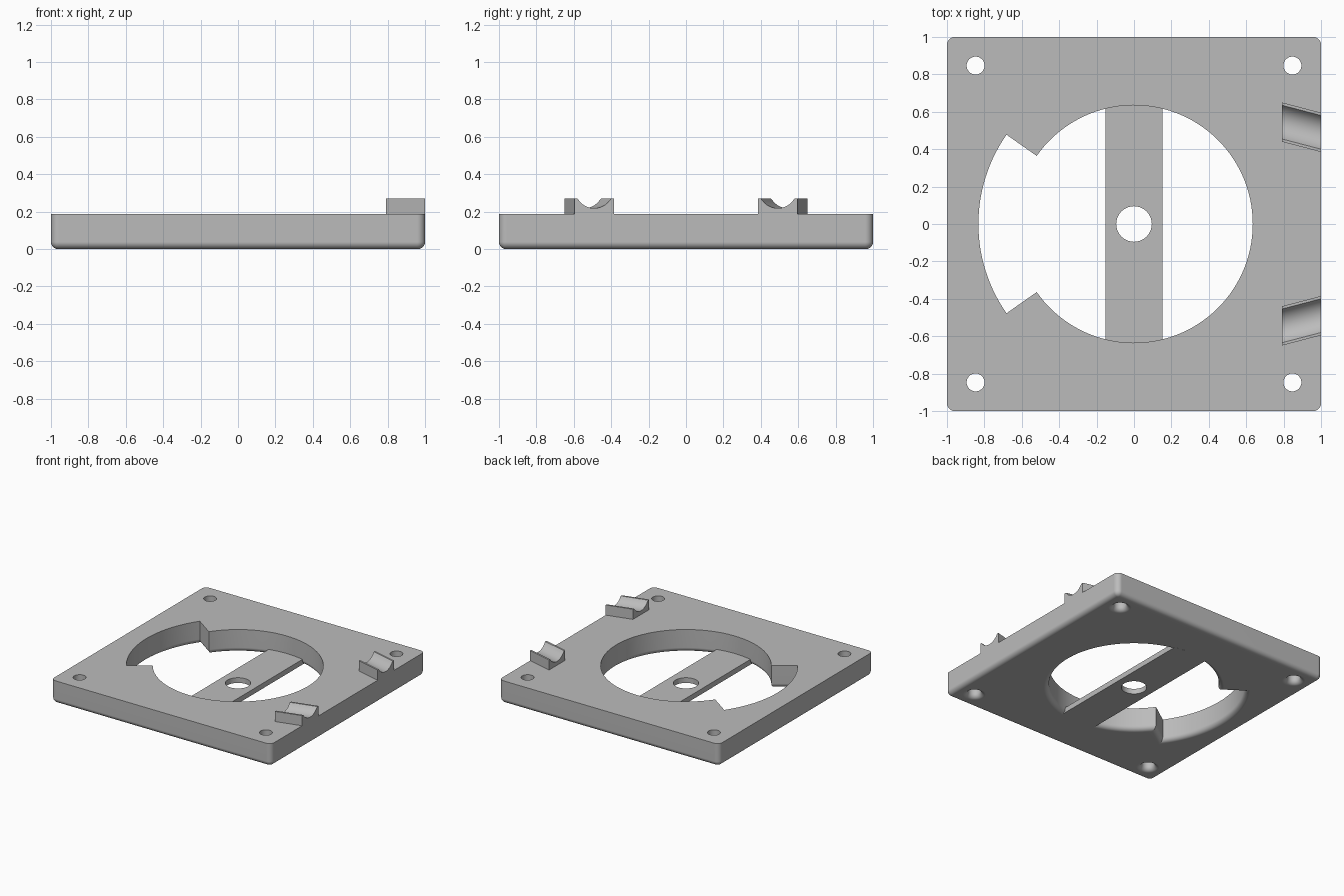
import bpy, bmesh
from math import sin, cos, radians, pi
from mathutils import Vector

if "Cube" in bpy.data.objects:
    bpy.data.objects.remove(bpy.data.objects["Cube"])

TOP = 0.187        # plate thickness
FILLET = 0.038     # rounding of the underside edges
BAR = 0.043        # crossbar thickness

grey = bpy.data.materials.new("plain grey")
grey.use_nodes = True
COLOUR = (0.5, 0.5, 0.5, 1)
grey.diffuse_color = COLOUR
grey.node_tree.nodes["Principled BSDF"].inputs["Base Color"].default_value = COLOUR


def arc(radius, start, end, steps, cx=0, cy=0):
    angles = [radians(start + (end - start) * i / steps) for i in range(steps + 1)]
    return [Vector((cx + radius * cos(a), cy + radius * sin(a))) for a in angles]


def circle(radius, cx=0, cy=0, steps=48):
    return arc(radius, 0, 360, steps, cx, cy)[:-1]


def offset(points, d):
    """Grow a counter-clockwise outline by d with mitred corners."""
    result = []
    for i, p in enumerate(points):
        before = (p - points[i - 1]).normalized()
        after = (points[(i + 1) % len(points)] - p).normalized()
        n1, n2 = Vector((before.y, -before.x)), Vector((after.y, -after.x))
        result.append(p + (n1 + n2) * d / (1 + n1.dot(n2)))
    return result


def finish(name, bm):
    bmesh.ops.recalc_face_normals(bm, faces=bm.faces)
    mesh = bpy.data.meshes.new(name)
    bm.to_mesh(mesh)
    bm.free()
    mesh.materials.append(grey)
    ob = bpy.data.objects.new(name, mesh)
    bpy.context.collection.objects.link(ob)
    bpy.ops.object.select_all(action='DESELECT')
    ob.select_set(True)
    bpy.context.view_layer.objects.active = ob
    bpy.ops.object.shade_smooth_by_angle(angle=radians(30))
    weighted = ob.modifiers.new("flat_caps", 'WEIGHTED_NORMAL')
    weighted.keep_sharp = True
    return ob


def bridge(bm, lower, upper):
    for i in range(len(lower)):
        bm.faces.new((lower[i - 1], lower[i], upper[i], upper[i - 1]))


def slab(name, outer, holes, levels):
    """Stack an outline with holes through levels of (height, inset)."""
    bm = bmesh.new()
    caps = [[], []]
    for k, outline in enumerate([outer] + holes):
        rings = [[bm.verts.new((p.x, p.y, z))
                  for p in offset(outline, d if k else -d)] for z, d in levels]
        for lower, upper in zip(rings, rings[1:]):
            bridge(bm, lower, upper)
        for cap, ring in zip(caps, (rings[0], rings[-1])):
            cap += [bm.edges.get((ring[i - 1], ring[i])) for i in range(len(ring))]
    for cap in caps:
        bmesh.ops.triangle_fill(bm, use_beauty=True, edges=cap, normal=(0, 0, 1))
    return finish(name, bm)


# Square plate: rounded corners, stepped round opening, four screw holes
corner = 0.042
outline = []
for quarter, (sx, sy) in enumerate(((1, 1), (-1, 1), (-1, -1), (1, -1))):
    outline += arc(corner, quarter * 90, quarter * 90 + 90, 6,
                   sx * (1 - corner), sy * (1 - corner))
opening = arc(0.635, -145, 145, 96) + arc(0.832, 145, 215, 28)
screw_holes = [circle(0.048, x, y, 32) for x in (-0.847, 0.847) for y in (-0.847, 0.847)]
rounding = [(FILLET * (1 - sin(t)), FILLET * (1 - cos(t)))
            for t in (pi / 2 * (1 - i / 6) for i in range(7))]
slab("base_plate", outline, [opening] + screw_holes, rounding + [(TOP, 0)])

# Thin crossbar across the opening, flush with the underside
bar_outline = arc(0.672, 76.8, 103.2, 12) + arc(0.672, 256.8, 283.2, 12)
slab("crossbar", bar_outline, [circle(0.095)], [(0, 0), (BAR, 0)])


# Slanted cradles with a round groove on the left edge
def cradle(name, side):
    half, radius, height = 0.105, 0.103, 0.27
    groove = arc(radius, 209, 331, 20, 0, height + radius / 2)
    profile = [Vector((-half, TOP)), Vector((-half, height))] + groove
    profile += [Vector((half, height)), Vector((half, TOP))]
    bm = bmesh.new()
    ends = [[bm.verts.new((x, side * (y + p.x), min(p.y, height))) for p in profile]
            for x, y in ((0.79, 0.545), (1.0, 0.49))]
    bridge(bm, *ends)
    for ring in ends:
        bm.faces.new(ring)
    return finish(name, bm)


cradle("back_cradle", 1)
cradle("front_cradle", -1)
